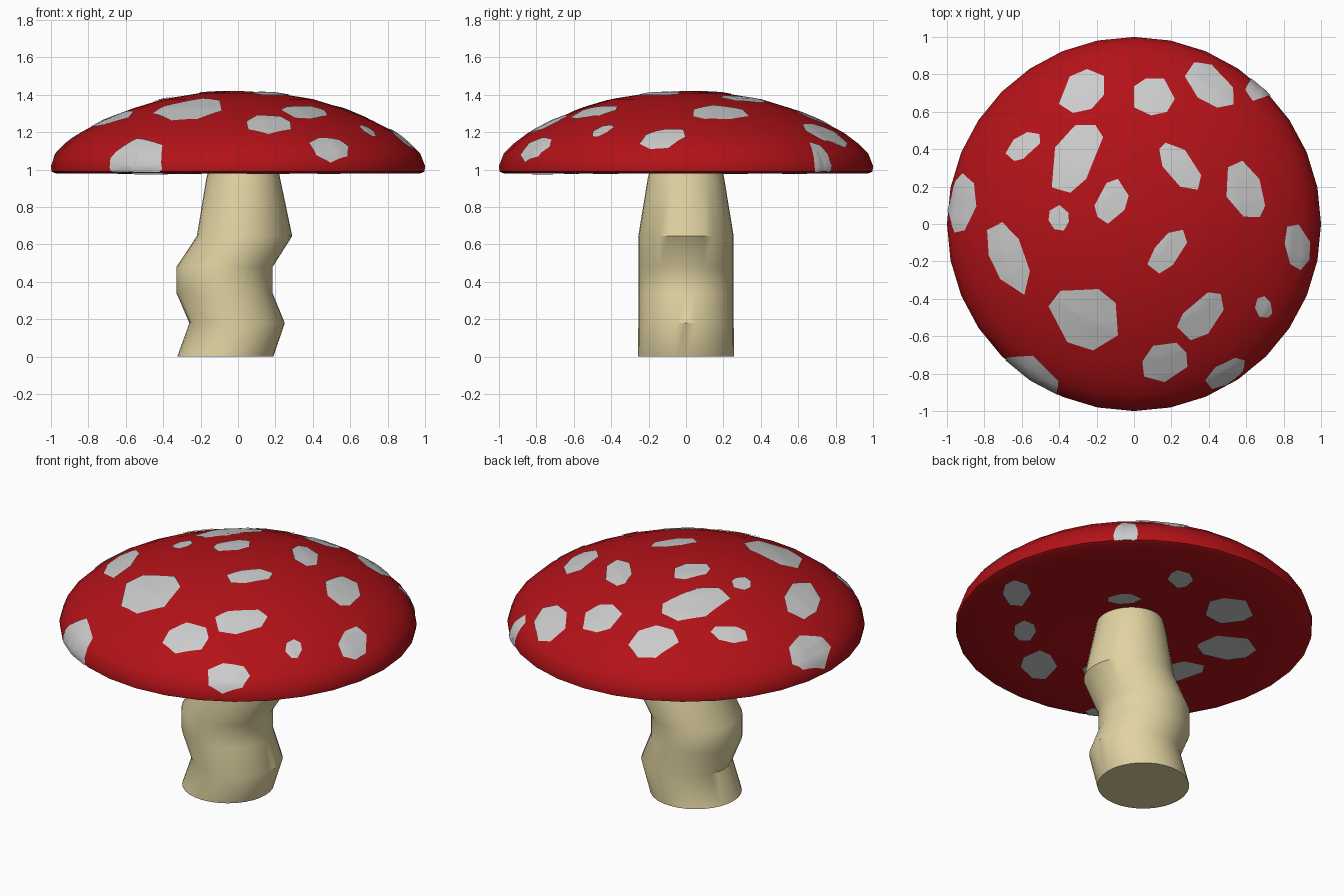
import bpy, bmesh, math, random
from mathutils import Vector
from mathutils.bvhtree import BVHTree

if "Cube" in bpy.data.objects:
    bpy.data.objects.remove(bpy.data.objects["Cube"])

random.seed(4)
SIDES = 32


def material(name, rgb):
    m = bpy.data.materials.new(name)
    m.diffuse_color = (*rgb, 1)
    m.use_nodes = True
    m.node_tree.nodes["Principled BSDF"].inputs["Base Color"].default_value = m.diffuse_color
    return m


def finish(bm, name, mat, angle=40):
    me = bpy.data.meshes.new(name)
    bm.to_mesh(me)
    bm.free()
    ob = bpy.data.objects.new(name, me)
    bpy.context.collection.objects.link(ob)
    me.materials.append(mat)
    bpy.ops.object.select_all(action='DESELECT')
    ob.select_set(True)
    bpy.context.view_layer.objects.active = ob
    bpy.ops.object.shade_smooth_by_angle(angle=math.radians(angle))
    return ob


def loft(sections):
    """Stack of circles (centre x, radius x, radius y, z), closed at both ends."""
    bm = bmesh.new()
    rings = []
    for cx, rx, ry, z in sections:
        rings.append([bm.verts.new((cx + rx * math.cos(t), ry * math.sin(t), z))
                      for t in (2 * math.pi * i / SIDES for i in range(SIDES))])
    for a, b in zip(rings, rings[1:]):
        for i in range(SIDES):
            j = (i + 1) % SIDES
            bm.faces.new((a[i], a[j], b[j], b[i]))
    bm.faces.new(rings[0][::-1])
    bm.faces.new(rings[-1])
    bmesh.ops.recalc_face_normals(bm, faces=bm.faces)
    return bm


red = material("red", (0.45, 0.006, 0.009))
white = material("white", (0.8, 0.8, 0.8))
cream = material("cream", (0.75, 0.65, 0.36))

# Crooked stalk
stalk = [(-.068, .257, .257, 0), (-.005, .255, .255, .18), (-.072, .257, .255, .34),
         (-.072, .257, .255, .48), (.035, .255, .255, .645), (.028, .198, .205, .95),
         (.03, .18, .185, 1.03)]
finish(loft(stalk), "stalk", cream)

# Cap: slightly hollow underside, thin rim, low dome
under = [(.02, 1.025), (.2, 1.01), (.4, .99), (.7, .982), (.975, .98)]
dome = [(.997, .99), (1, 1.02), (.975, 1.085), (.92, 1.14), (.84, 1.2), (.72, 1.262),
        (.57, 1.325), (.4, 1.377), (.2, 1.41), (.02, 1.42)]
bm = loft([(0, r, r, z) for r, z in under + dome])
surface = BVHTree.FromBMesh(bm)
finish(bm, "cap", red)


def dome_height(r):
    for (r0, z0), (r1, z1) in zip(dome[1:], dome[2:]):
        if r >= r1:
            return z0 + (z1 - z0) * (r0 - r) / (r0 - r1)
    return 1.42


def drape(x, y, below):
    """Put a plan point on the cap; points past the rim fold down its edge."""
    p = Vector((x, y, .9))
    if not below:
        r = math.hypot(x, y)
        if r > 1:
            p = Vector((x / r, y / r, max(.985, 1.02 - (r - 1))))
        else:
            p.z = dome_height(r)
    elif p.xy.length > .97:
        p.xy *= .97 / p.xy.length
    hit, normal, _, _ = surface.find_nearest(p)
    return hit + normal * .005


def add_spot(bm, cx, cy, a, b, deg, below=False, corners=7, cuts=4, rings=5):
    rot = math.radians(deg)
    pts = []
    for i in range(corners):
        t = 2 * math.pi * (i + random.uniform(-.22, .22)) / corners
        k = random.uniform(1.0, 1.14)
        u, v = a * k * math.cos(t), b * k * math.sin(t)
        pts.append(Vector((u * math.cos(rot) - v * math.sin(rot),
                           u * math.sin(rot) + v * math.cos(rot))))
    outline = [pts[i].lerp(pts[(i + 1) % corners], j / cuts)
               for i in range(corners) for j in range(cuts)]
    n = len(outline)
    mid = bm.verts.new(drape(cx, cy, below))
    prev = None
    for k in range(1, rings + 1):
        cur = [bm.verts.new(drape(cx + p.x * k / rings, cy + p.y * k / rings, below))
               for p in outline]
        for i in range(n):
            j = (i + 1) % n
            f = (mid, cur[i], cur[j]) if prev is None else (prev[i], cur[i], cur[j], prev[j])
            bm.faces.new(f[::-1] if below else f)
        prev = cur


# Spots on the dome: x, y, half length, half width, turn
top_spots = [
    (-.27, .71, .135, .10, 40), (.10, .68, .105, .10, 0), (.41, .74, .155, .085, -40),
    (.70, .76, .12, .07, 45), (-.59, .415, .105, .055, 38), (-.31, .36, .19, .11, 62),
    (-.40, .03, .063, .055, 90), (-.12, .12, .12, .08, 70), (.245, .31, .14, .075, -50),
    (.59, .18, .155, .095, -65), (.18, -.145, .13, .065, 50), (.87, -.12, .12, .065, -85),
    (-.915, .11, .15, .075, 85), (-.67, -.18, .195, .09, -70), (-.26, -.50, .185, .16, -30),
    (.36, -.49, .15, .085, 45), (.69, -.445, .058, .042, -70), (.165, -.735, .125, .095, 20),
    (.49, -.80, .115, .055, 33), (-.56, -.84, .17, .13, -34)]
bm = bmesh.new()
for s in top_spots:
    add_spot(bm, *s)
finish(bm, "cap_spots", white)

# Spots on the underside
under_spots = [
    (.77, -.10, .14, .08, 47), (.46, -.40, .11, .06, 47), (.16, -.64, .15, .10, 47),
    (.17, .605, .10, .065, 47), (-.265, .507, .14, .13, 47), (-.53, .18, .16, .13, 137),
    (.25, .21, .09, .07, 137), (-.49, -.19, .15, .09, 110), (-.22, -.45, .16, .14, -30),
    (-.48, -.80, .12, .06, -34)]
bm = bmesh.new()
for s in under_spots:
    add_spot(bm, *s, below=True)
finish(bm, "underside_spots", white)
